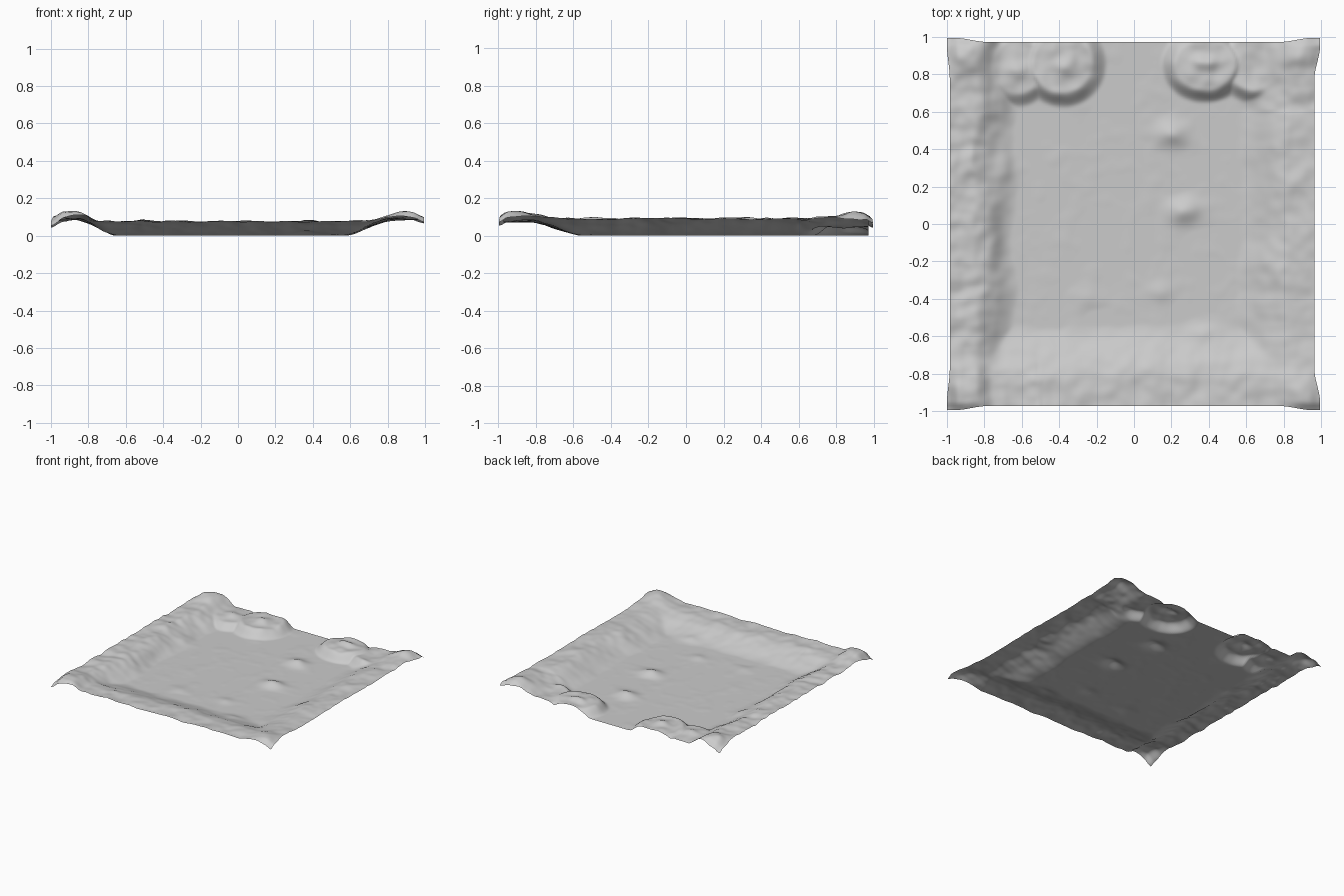
import bpy, math
from mathutils import Vector, noise

if "Cube" in bpy.data.objects:
    bpy.data.objects.remove(bpy.data.objects["Cube"])

N = 170  # grid cells per side


def ramp(a, b, t):
    t = min(1, max(0, (t - a) / (b - a)))
    return t * t * (3 - 2 * t)


def bump(x, y, cx, cy, rx, ry):
    return math.exp(-((x - cx) / rx) ** 2 - ((y - cy) / ry) ** 2)


def mound(x, y, cx, cy, rx, ry):
    return 1 - ramp(0.68, 1.1, math.hypot((x - cx) / rx, (y - cy) / ry))


def rough(x, y, f, seed):
    return noise.noise(Vector((x * f, y * f, seed)))


# small hills: x, y, radius x, radius y, height
HILLS = [(0.20, 0.48, 0.08, 0.06, 0.034), (0.27, 0.07, 0.08, 0.06, 0.034),
         (0.14, -0.36, 0.06, 0.05, 0.012), (0.37, -0.58, 0.08, 0.05, 0.013),
         (-0.24, -0.40, 0.08, 0.05, 0.009), (-0.70, 0.30, 0.05, 0.09, 0.022),
         (-0.75, -0.10, 0.05, 0.10, 0.016), (-0.60, 0.82, 0.07, 0.04, 0.018),
         (-0.36, 0.83, 0.06, 0.04, 0.022), (0.38, 0.86, 0.11, 0.04, 0.02),
         (0.62, 0.70, 0.05, 0.05, 0.018)]


def height(x, y):
    wob = 0.035 * rough(x, y, 4, 1.3)
    # raised rims on left, right and front
    left = 0.092 * ramp(0.63, 0.86, -x + wob * 1.3)
    right = 0.09 * ramp(0.55, 0.84, x + wob)
    front = 0.076 * ramp(0.53, 0.83, -y + wob * 0.5)
    # mounds either side of the open back
    back = max(0.06 * mound(x, y, -0.38, 0.86, 0.22, 0.22),
               0.045 * mound(x, y, -0.62, 0.84, 0.18, 0.20),
               0.06 * mound(x, y, 0.38, 0.85, 0.22, 0.19),
               0.045 * mound(x, y, 0.64, 0.86, 0.20, 0.20))
    parts = (left, right, front, back)
    z = sum(p ** 4 for p in parts) ** 0.25
    # corner knobs with drooping tips
    ax, ay = abs(x), abs(y)
    z += 0.032 * bump(ax, ay, 0.89, 0.9, 0.09, 0.10)
    z -= 0.03 * ramp(0.93, 1, ax) * ramp(0.75, 0.95, ay) * (1 if x < 0 else 0.4)
    z -= 0.02 * ramp(0.95, 1, ay) * ramp(0.75, 0.95, ax)
    for cx, cy, rx, ry, h in HILLS:
        z += h * bump(x, y, cx, cy, rx, ry)
    # roughness, strongest on the slopes and the left side
    amt = 0.003 + 0.13 * min(z, 0.08) * (1.3 if x < -0.5 or y > 0.6 else 0.65)
    z += amt * (rough(x, y, 7, 4.2) + 0.5 * rough(x, y, 15, 8.1))
    return max(z, 0) + 0.004


# sheet outline flares slightly at the corners
verts, faces = [], []
for j in range(N + 1):
    for i in range(N + 1):
        u, v = 2 * i / N - 1, 2 * j / N - 1
        fx = (0.985 if u < 0 else 0.965) + (0.015 if u < 0 else 0.03) * ramp(0.78, 0.96, abs(v))
        fy = 0.973 + 0.022 * ramp(0.78, 0.96, abs(u))
        x, y = u * fx, v * fy
        verts.append((x, y, height(x, y)))
for j in range(N):
    for i in range(N):
        a = j * (N + 1) + i
        faces.append((a, a + 1, a + N + 2, a + N + 1))

low = min(p[2] for p in verts)
verts = [(x, y, z - low) for x, y, z in verts]
mesh = bpy.data.meshes.new("terrain")
mesh.from_pydata(verts, [], faces)
mesh.shade_smooth()
terrain = bpy.data.objects.new("terrain", mesh)
bpy.context.collection.objects.link(terrain)

mat = bpy.data.materials.new("light grey")
mat.diffuse_color = (0.6, 0.6, 0.6, 1)
mat.use_nodes = True
mat.node_tree.nodes["Principled BSDF"].inputs["Base Color"].default_value = mat.diffuse_color
mesh.materials.append(mat)
